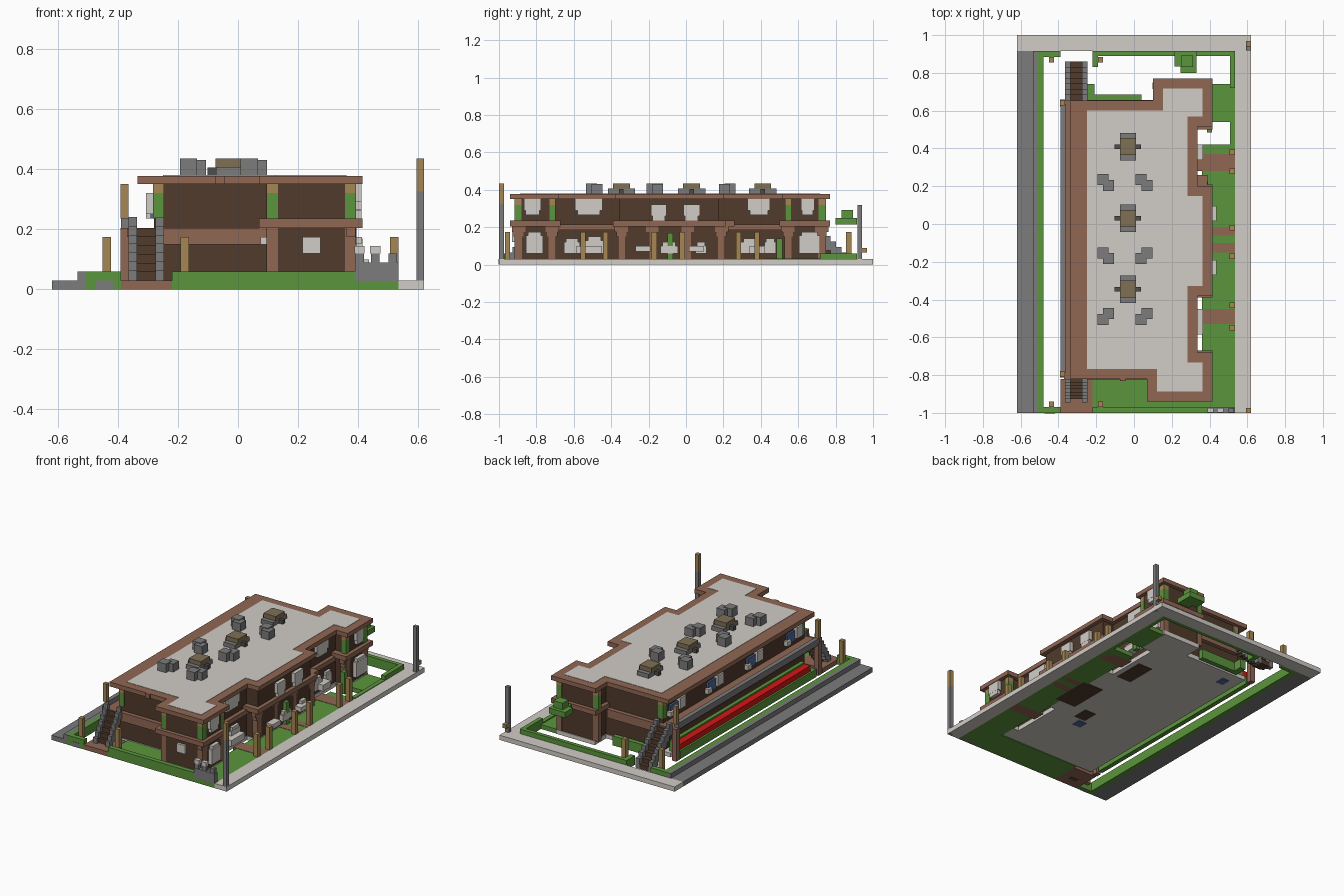
import bpy
import bmesh

start_cube = bpy.data.objects.get("Cube")
if start_cube:
    bpy.data.objects.remove(start_cube, do_unlink=True)


def make_material(name, red, green, blue):
    material = bpy.data.materials.new(name)
    material.use_nodes = True
    colour = (red, green, blue, 1)
    material.diffuse_color = colour
    material.node_tree.nodes["Principled BSDF"].inputs["Base Color"].default_value = colour
    return material


brick = make_material("brick brown", .28, .135, .088)
timber = make_material("dark brown", .08, .043, .024)
stone = make_material("light grey", .64, .61, .57)
grey = make_material("mid grey", .2, .2, .2)
dark_grey = make_material("dark grey", .075, .075, .075)
grass = make_material("green", .105, .3, .045)
tan = make_material("tan", .38, .24, .085)
khaki = make_material("khaki", .21, .16, .09)
red_paint = make_material("red", .65, .008, .008)
blue_glass = make_material("blue", .08, .14, .32)

# Shared levels and lines
curb, hedge, post_top = .03, .06, .175
deck_low, deck, eave, roof_top, cap = .205, .235, .35, .378, .435
wall_left, wall_right, recess = -.28, .39, .305
front, back = -.82, .655


def finish(name, material, bm):
    bmesh.ops.recalc_face_normals(bm, faces=bm.faces[:])
    mesh = bpy.data.meshes.new(name)
    bm.to_mesh(mesh)
    bm.free()
    mesh.materials.append(material)
    part = bpy.data.objects.new(name, mesh)
    bpy.context.scene.collection.objects.link(part)
    return part


def box(name, material, xs, ys, zs):
    bm = bmesh.new()
    bmesh.ops.create_cube(bm, size=1)
    for vert in bm.verts:
        for axis, (low, high) in enumerate((xs, ys, zs)):
            vert.co[axis] = high if vert.co[axis] > 0 else low
    return finish(name, material, bm)


def block(name, material, x, y, half_x, half_y, zs):
    return box(name, material, (x - half_x, x + half_x), (y - half_y, y + half_y), zs)


def slab(name, material, points, low, high):
    bm = bmesh.new()
    base = bm.faces.new([bm.verts.new((x, y, low)) for x, y in points])
    top = bmesh.ops.extrude_face_region(bm, geom=[base])["geom"]
    rising = [item for item in top if isinstance(item, bmesh.types.BMVert)]
    bmesh.ops.translate(bm, verts=rising, vec=(0, 0, high - low))
    return finish(name, material, bm)


# Right-angled roof plan, listed anticlockwise
plan = [(-.335, front), (.07, front), (.07, -.94), (.415, -.94), (.415, -.68),
        (.335, -.68), (.335, -.38), (.415, -.38), (.415, .2), (.335, .2), (.335, .515),
        (.415, .515), (.415, .77), (.1, .77), (.1, back), (-.335, back)]


def direction(a, b):
    dx, dy = b[0] - a[0], b[1] - a[1]
    length = abs(dx) + abs(dy)
    return dx / length, dy / length


def inset_plan(distance, left):
    result = []
    for i, point in enumerate(plan):
        before = direction(plan[i - 1], point)
        after = direction(point, plan[(i + 1) % len(plan)])
        x = point[0] - distance * (before[1] + after[1])
        y = point[1] + distance * (before[0] + after[0])
        result.append((left if point[0] < wall_left else x, y))
    return result


# Main building
slab("ground_floor_slab", stone, inset_plan(.02, -.335), .004, curb)
slab("building_walls", timber, inset_plan(.025, wall_left), curb, eave)
slab("roof_rim", brick, plan, eave, roof_top)
slab("roof_surface", stone, inset_plan(.053, -.25), roof_top, roof_top + .002)
box("roof_drain", brick, (-.075, -.045), (front - .01, front), (eave, roof_top))

# Dark and glazed openings in the underside of the floor
for name, material, x, y, half_x, half_y in (
        ("hall_opening", timber, .32, -.13, .075, .13), ("store_opening", timber, .23, .28, .05, .1),
        ("shaft_opening", timber, .13, -.3, .04, .05), ("front_glazing", blue_glass, .09, -.4, .03, .03),
        ("back_glazing", blue_glass, -.24, .54, .025, .03)):
    block(name, material, x, y, half_x, half_y, (0, .006))

# Canopies between the floors
for name, xs, ys in (("front_wing", (.07, .415), (-.94, -.67)),
                     ("middle_bay", (.1, .415), (-.39, .21)),
                     ("middle_bay_end", (.2, .39), (.21, .26)),
                     ("back_wing", (.1, .415), (.5, .77))):
    box(name + "_canopy", brick, xs, ys, (deck_low, deck))
for ys in ((-.68, -.36), (.2, .51)):
    box("recess_canopy", brick, (.2, .335), ys, (post_top + .01, deck_low + .01))
for y in (front + .012, back - .012):
    block("end_wall_band", brick, -.08, y, .18, .014, (.15, deck_low))

# Columns of the street side, with stepped brackets and planted upper posts
for y in (-.895, -.715, -.345, .19, .545, .725):
    block("ground_column", brick, .375, y, .019, .019, (curb, deck_low))
    block("column_head", brick, .377, y, .016, .027, (.15, deck_low))
    block("column_bracket", brick, .377, y, .015, .036, (post_top, deck_low))
    if abs(y) > .5:
        block("planted_post", grass, .375, y, .018, .016, (deck, .32))
        block("post_head", tan, .375, y, .018, .016, (.32, eave))
for y in (-.18, .01):
    block("middle_column", brick, .383, y, .011, .016, (curb, deck_low))
    block("middle_bracket", brick, .382, y, .011, .034, (post_top, deck_low))

# Columns on the end walls
for x, y in ((.115, -.902), (.115, .732), (-.265, front + .036), (-.265, back - .036),
             (.375, -.902), (.375, .732)):
    block("end_planted_post", grass, x, y, .018, .016, (deck, .32))
    block("end_post_head", tan, x, y, .018, .016, (.32, eave))
    if x > 0:
        block("end_column", brick, x, y, .018, .016, (curb, deck_low))

# Windows of the street side, each with a narrower foot
for y, half, wall in ((-.82, .046, wall_right), (-.52, .074, recess), (-.145, .042, wall_right),
                      (.03, .044, wall_right), (.39, .06, recess), (.65, .036, wall_right)):
    low = .235 if abs(y) < .2 else .265
    block("upper_window", stone, wall + .004, y, .018, half, (low + .025, low + .088))
    block("window_foot", stone, wall + .004, y, .017, half * .8, (low, low + .025))
for y, half, wall, top in (
        (-.81, .046, wall_right, post_top), (-.61, .042, recess, .14), (-.49, .046, recess, .15),
        (-.09, .046, wall_right, .12), (.08, .03, wall_right, .12), (.34, .045, recess, .14),
        (.45, .03, recess, .14), (.66, .056, wall_right, post_top)):
    block("lower_window", stone, wall + .01, y, .014, half, (hedge, top - .02))
    block("window_head", stone, wall + .01, y, .013, half * .75, (top - .02, top))
for ys in ((.34, .42), (-.585, -.45)):
    box("recess_ledge", stone, (recess, .365), ys, (hedge, .1))
for y in (.055, -.23):
    block("bay_ledge", stone, .41, y, .026, .04, (.07, .1))
box("front_window", stone, (.215, .275), (-.93, -.91), (.12, post_top))
box("front_lamp", stone, (.075, .1), (-.85, front), (.15, post_top))

# Gallery on the left-hand street
box("gallery_deck", brick, (-.37, -.25), (front, back), (post_top, deck_low))
box("gallery_rail", grey, (-.39, -.362), (front + .03, back - .02), (deck_low - .01, deck))
box("gallery_planter", grass, (-.39, -.36), (front + .06, back - .04), (0, .05))
box("red_strip", red_paint, (-.378, -.335), (-.72, .61), (.04, .085))
box("gallery_hedge", grass, (-.335, -.31), (-.72, .61), (curb, .095))
for y in (front + .025, back - .015):
    block("gallery_pier", brick, -.376, y, .016, .018, (0, deck_low))
    block("gallery_post", tan, -.378, y, .013, .013, (deck, eave))
for y in (.53, .15, -.25, -.65):
    block("gallery_window", blue_glass, wall_left, y, .012, .042, (deck, .3))
    block("gallery_box", stone, -.29, y - .065, .016, .03, (.25, .32))
    block("gallery_shelf", stone, -.29, y + .04, .016, .02, (deck, .265))


# Outside stairs with stepped side rails
def stairs(name, head, foot, count=7):
    run = (foot - head) / count
    for i in range(count):
        z = deck_low * (count - i) / count
        near, far = head + run * i, head + run * (i + 1)
        ys = (min(near, far), max(near, far))
        box(name + "_tread", timber, (-.337, -.273), ys, (max(z - .07, 0), z))
        for x in (-.35, -.26):
            block(name + "_rail", grey, x, sum(ys) / 2, .014, abs(run) / 2,
                  (max(z - .04, 0), z + .035))


stairs("front_stair", front, -.945)
stairs("back_stair", back, .86)
box("front_stair_pad", brick, (-.39, -.22), (-1, front), (0, curb))

# Pavement and road
box("back_pavement", stone, (-.62, .62), (.915, 1), (0, curb))
box("side_pavement", stone, (.535, .62), (-1, .915), (0, curb))
box("road", grey, (-.62, -.535), (-1, .915), (0, curb))
box("road_curb", grey, (-.535, -.51), (-1, .915), (0, hedge))

# Lawns and hedges
box("front_lawn", grass, (-.22, .4), (-1, front + .02), (0, curb - .002))
box("side_lawn", grass, (.36, .535), (-1, .42), (0, curb - .002))
box("back_side_lawn", grass, (.39, .535), (.54, .74), (0, curb - .002))
box("front_hedge", grass, (-.22, .39), (-1, -.97), (0, hedge))
box("road_hedge", grass, (-.51, -.48), (-1, .915), (0, hedge))
box("back_hedge", grass, (-.22, .535), (.89, .915), (0, hedge))
box("corner_hedge", grass, (.508, .535), (.72, .9), (0, hedge))
box("corner_edging", grass, (.508, .535), (.42, .72), (0, curb + .004))
box("house_hedge", grass, (-.25, .04), (back, .685), (0, hedge))
box("house_hedge_step", grass, (-.25, -.21), (.68, .74), (0, hedge))
for y in (-.985, .9):
    block("hedge_return", grass, -.45, y, .06, .015, (0, hedge))
    block("hedge_footing", grey, -.445, y - .005, .028, .012, (0, curb))
box("back_hedge_return", grass, (-.22, -.19), (.83, .9), (0, hedge))

# Garden paths, gate posts and shrubs
for ys in ((.28, .37), (-.06, -.015), (-.15, -.1), (-.53, -.45)):
    box("garden_path", brick, (.335, .535), ys, (0, curb))
for y in (-.55, -.43, -.17, -.02, .28, .38):
    block("gate_post", tan, .52, y, .014, .014, (curb, post_top))
for x in (-.437, -.177):
    for y in (-.955, .87):
        block("garden_post", tan, x, y, .014, .014, (curb, post_top))
for y, top in ((-.085, .17), (.5, .14)):
    block("shrub", grass, .4, y, .014, .015, (0, top))

# Tree canopy at the back
box("tree_crown", grass, (.215, .33), (.835, .915), (.215, .25))
box("tree_skirt", grass, (.245, .33), (.8, .835), (.215, .25))
block("tree_top", grass, .28, .862, .032, .03, (.25, .292))

# Corner street posts and utility box
block("front_street_post", grey, .607, -.987, .013, .013, (0, .325))
block("front_street_post_head", tan, .607, -.987, .013, .013, (.325, cap))
block("back_street_post", grey, .607, .93, .013, .012, (0, .32))
block("back_street_marker", tan, .607, .955, .013, .013, (.065, .09))
box("utility_box", grey, (.39, .535), (-1, -.972), (0, .09))
for x in (.405, .457, .515):
    block("utility_prong", grey, x, -.986, .014, .012, (.09, .12))
    if x < .5:
        block("utility_cap", stone, x, -.986, .017, .013, (.12, .145))

# Rooftop ventilation units
for y in (.41, .03, -.345):
    block("vent_base", grey, -.032, y, .042, .073, (roof_top, .407))
    block("vent_side", dark_grey, -.032, y, .07, .012, (roof_top, .405))
    block("vent_cover", khaki, -.032, y, .043, .045, (.405, cap))

# Rooftop box pairs, set corner to corner
for y, slants in ((.22, (-1, -1)), (-.168, (-1, 1)), (-.49, (1, 1))):
    for x, slant in zip((-.15, .053), slants):
        for side in (-1, 1):
            block("roof_box", grey, x + side * .015, y + side * slant * .015,
                  .029, .029, (roof_top, cap - (side + 1) * .002))
